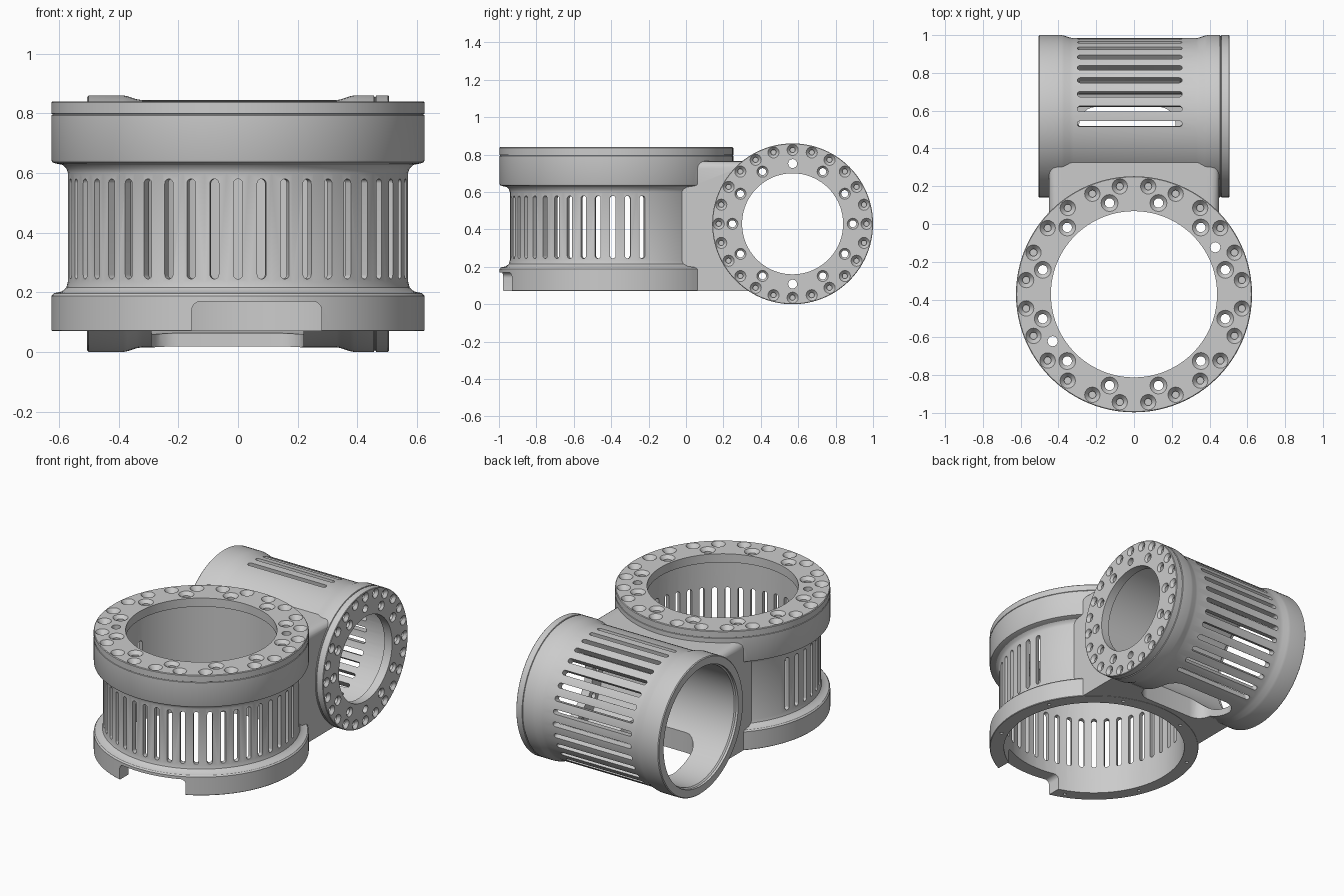
import bpy, bmesh
from math import sin, cos, pi, radians
from mathutils import Matrix, Vector

if "Cube" in bpy.data.objects:
    bpy.data.objects.remove(bpy.data.objects["Cube"])


def frame(ax, ay, az, o):
    m = Matrix((ax, ay, az)).transposed().to_4x4()
    m.translation = Vector(o)
    return m


def lathe(bm, profile, m, n=96):
    """Solid of revolution about local z from (radius, height) points."""
    rings = [[bm.verts.new(m @ Vector((r * cos(2 * pi * i / n), r * sin(2 * pi * i / n), z)))
              for i in range(n)] for r, z in profile]
    for a, b in zip(rings, rings[1:]):
        for i in range(n):
            j = (i + 1) % n
            bm.faces.new((a[i], a[j], b[j], b[i]))
    bm.faces.new(rings[0][::-1])
    bm.faces.new(rings[-1])


def prism(bm, pts, m, lo, hi):
    """Extrude a local xy outline from lo to hi along local z."""
    a = [bm.verts.new(m @ Vector((x, y, lo))) for x, y in pts]
    b = [bm.verts.new(m @ Vector((x, y, hi))) for x, y in pts]
    for i in range(len(pts)):
        j = (i + 1) % len(pts)
        bm.faces.new((a[i], a[j], b[j], b[i]))
    bm.faces.new(a[::-1])
    bm.faces.new(b)


def rounded(x0, x1, y0, y1, r, n=6):
    pts = []
    for k, (cx, cy) in enumerate(((x1 - r, y1 - r), (x0 + r, y1 - r), (x0 + r, y0 + r), (x1 - r, y0 + r))):
        for i in range(n + 1):
            t = pi / 2 * (k + i / n)
            pts.append((cx + r * cos(t), cy + r * sin(t)))
    return pts


def make(name, bm):
    bmesh.ops.recalc_face_normals(bm, faces=bm.faces[:])
    me = bpy.data.meshes.new(name)
    bm.to_mesh(me)
    bm.free()
    ob = bpy.data.objects.new(name, me)
    bpy.context.collection.objects.link(ob)
    return ob


def combine(target, bm, op):
    tool = make("helper", bm)
    tool.hide_render = True
    bpy.context.view_layer.objects.active = target
    mod = target.modifiers.new("bool", 'BOOLEAN')
    mod.operation, mod.object, mod.solver = op, tool, 'EXACT'
    bpy.ops.object.modifier_apply(modifier=mod.name)
    bpy.data.objects.remove(tool)


X, Y, Z = Vector((1, 0, 0)), Vector((0, 1, 0)), Vector((0, 0, 1))
VC, HC = Vector((0, -0.372, 0)), Vector((0, 0.57, 0.43))
vert = frame(X, Y, Z, VC)          # upright barrel axis
horiz = frame(Y, Z, X, HC)         # sideways barrel axis

# Upright barrel with two flanges
bm = bmesh.new()
lathe(bm, [(.622, .07), (.625, .073), (.625, .188), (.617, .197), (.59, .203), (.575, .216), (.57, .235),
           (.57, .60), (.575, .615), (.588, .627), (.612, .632), (.622, .636), (.625, .643), (.625, .793),
           (.622, .795), (.622, .797), (.625, .799), (.625, .836), (.621, .84)], vert)
housing = make("twin_barrel_housing", bm)

# Sideways barrel
bm = bmesh.new()
lathe(bm, [(.425, -.505), (.43, -.50), (.43, -.385), (.427, -.37), (.417, -.34), (.414, -.32), (.414, .33),
           (.417, .345), (.427, .375), (.43, .39), (.43, .455), (.425, .457), (.425, .461), (.43, .463),
           (.43, .502), (.427, .505)], horiz)
combine(housing, bm, 'UNION')

# Bridge block joining the barrels
bm = bmesh.new()
prism(bm, [(-.03, .071), (.36, .071), (.42, .3), (.42, .6), (.325, .765), (-.03, .765)],
      frame(Y, Z, X, (0, 0, 0)), -.45, .45)
top = [e for e in bm.edges if all(v.co.z > .7 for v in e.verts) and abs(e.verts[0].co.x - e.verts[1].co.x) < .01]
bmesh.ops.bevel(bm, geom=top, offset=.04, segments=4, affect='EDGES', profile=.5)
combine(housing, bm, 'UNION')

# Bores, each leaving an inward lip at the bolted end
bm = bmesh.new()
lathe(bm, [(.54, -.1), (.54, .785), (.44, .785), (.44, .95)], vert)
combine(housing, bm, 'DIFFERENCE')
bm = bmesh.new()
lathe(bm, [(.378, -.6), (.378, -.49), (.37, -.482), (.37, .45), (.27, .45), (.27, .6)], horiz)
combine(housing, bm, 'DIFFERENCE')

# Vent slots, front notch and underside opening
bm = bmesh.new()
for k in range(-13, 14):
    t = radians(8 * k)
    out = Vector((sin(t), -cos(t), 0))
    prism(bm, rounded(.245, .58, -.015, .015, .0148), frame(Z, out.cross(Z), out, VC), .48, .7)
for k in range(-1, 15):
    t = radians(5.5 + 11 * k)
    out = Vector((0, sin(t), cos(t)))
    prism(bm, rounded(-.3, .255, -.015, .015, .0148), frame(X, out.cross(X), out, HC), .33, .5)
combine(housing, bm, 'DIFFERENCE')
bm = bmesh.new()
prism(bm, rounded(-.155, .28, -.1, .17, .03), frame(X, Z, -Y, (0, 0, 0)), .75, 1.1)
prism(bm, rounded(-.29, .22, .28, .62, .09), frame(X, Y, Z, (0, 0, 0)), -.1, .25)
combine(housing, bm, 'DIFFERENCE')

# Bolt holes: countersunk rings on both bolted faces
bm = bmesh.new()


def hole(c, ax, ay, az, big, small, cone, depth):
    prof = [(small, -depth), (small, -cone), (big, 0), (big, .03)] if cone else [(small, -depth), (small, .03)]
    lathe(bm, prof, frame(ax, ay, az, c), 16)


def top_point(r, deg, z):
    return VC + Vector((r * sin(radians(deg)), r * cos(radians(deg)), z))


def side_point(r, deg):
    return HC + Vector((.505, r * sin(radians(deg)), r * cos(radians(deg))))


for k in range(24):
    hole(top_point(.576, 7.5 + 15 * k, .84), X, Y, Z, .041, .019, .028, .05)
    hole(side_point(.395, 15 * k), Y, Z, X, .03, .014, .018, .035)
for k in range(12):
    hole(top_point(.5, 15 + 30 * k, .84), X, Y, Z, .045, .025, .02, .09)
    if k % 6:
        hole(side_point(.322, 30 * k), Y, Z, X, .03, .019, .014, .08)
    else:
        hole(side_point(.322, 30 * k), Y, Z, X, 0, .024, 0, .08)
for a in (60, 240):
    hole(top_point(.497, a, .84), X, Y, Z, 0, .027, 0, .09)
# small blind holes under the bottom flange
for k in range(8):
    hole(top_point(.582, 22.5 + 45 * k, .07), X, -Y, -Z, 0, .01, 0, .04)
combine(housing, bm, 'DIFFERENCE')

# Smooth barrels, crisp edges
bpy.ops.object.select_all(action='DESELECT')
housing.select_set(True)
bpy.context.view_layer.objects.active = housing
bpy.ops.object.shade_smooth_by_angle(angle=radians(30))
